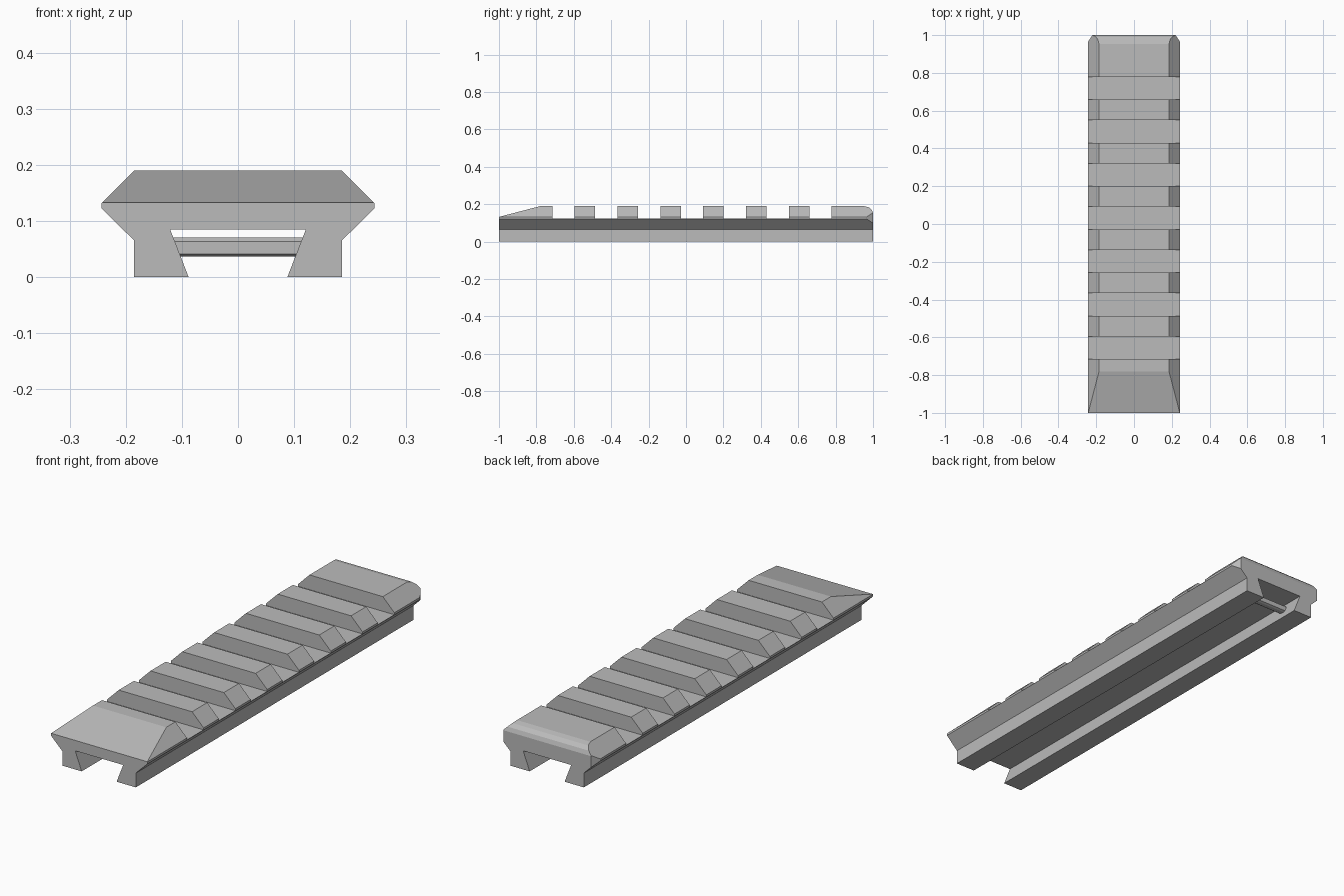
import bpy
import bmesh
from mathutils import Vector

default_cube = bpy.data.objects.get("Cube")
if default_cube:
    bpy.data.objects.remove(default_cube, do_unlink=True)

grey = bpy.data.materials.new("metal grey")
grey.use_nodes = True
colour = (0.5, 0.5, 0.5, 1)
grey.diffuse_color = colour
grey.node_tree.nodes["Principled BSDF"].inputs["Base Color"].default_value = colour


def make_object(name, bm):
    bmesh.ops.recalc_face_normals(bm, faces=bm.faces)
    mesh = bpy.data.meshes.new(name)
    bm.to_mesh(mesh)
    bm.free()
    mesh.materials.append(grey)
    obj = bpy.data.objects.new(name, mesh)
    bpy.context.collection.objects.link(obj)
    return obj


def extrude(bm, points, vector):
    """Solid prism from a closed outline."""
    face = bm.faces.new([bm.verts.new(p) for p in points])
    moved = bmesh.ops.extrude_face_region(bm, geom=[face], use_keep_orig=True)["geom"]
    verts = [v for v in moved if isinstance(v, bmesh.types.BMVert)]
    bmesh.ops.translate(bm, verts=verts, vec=vector)


def slice_off(bm, point, normal):
    """Remove everything on the normal side of a plane and cap the cut."""
    geom = bm.verts[:] + bm.edges[:] + bm.faces[:]
    bmesh.ops.bisect_plane(bm, geom=geom, dist=1e-5, plane_co=point,
                           plane_no=Vector(normal).normalized(), clear_outer=True)
    rim = [e for e in bm.edges if e.is_boundary]
    bmesh.ops.holes_fill(bm, edges=rim, sides=0)


# Rail body: mirrored dovetail section with an undercut channel
half = [(0.088, 0), (0.185, 0), (0.185, 0.065), (0.243, 0.122),
        (0.243, 0.132), (0.185, 0.19)]
right_side = [(0.121, 0.085)] + half
section = right_side + [(-x, z) for x, z in reversed(right_side)]
bm = bmesh.new()
extrude(bm, [(x, -1, z) for x, z in section], (0, 2, 0))

# Front ramp
slice_off(bm, (0, -1, 0.1325), (0, -0.0575, 0.22))

# Rounded rear top edge
curve = [(0.953, 0.19), (0.977, 0.184), (0.993, 0.17), (1, 0.152)]
for (y0, z0), (y1, z1) in zip(curve, curve[1:]):
    slice_off(bm, (0, y0, z0), (0, z0 - z1, y1 - y0))

# Rear corner chamfers
for side in (-1, 1):
    slice_off(bm, (side * 0.22, 1, 0), (side * 0.035, 0.023, 0))
rail = make_object("rail_body", bm)

# Evenly spaced cross slots
bm = bmesh.new()
for i in range(7):
    y = -0.715 + 0.229 * i
    outline = [(-0.3, y, 0.123), (0.3, y, 0.123), (0.3, y, 0.3), (-0.3, y, 0.3)]
    extrude(bm, outline, (0, 0.12, 0))
cutter = make_object("slot_cutter", bm)
cutter.hide_render = True
cut = rail.modifiers.new("slots", "BOOLEAN")
cut.operation = "DIFFERENCE"
cut.solver = "EXACT"
cut.object = cutter

# Apply the slots and drop the cutter
bpy.context.view_layer.update()
evaluated = rail.evaluated_get(bpy.context.evaluated_depsgraph_get())
rail.data = bpy.data.meshes.new_from_object(evaluated)
rail.modifiers.clear()
bpy.data.objects.remove(cutter, do_unlink=True)

# Cross pin in the channel near the rear
bm = bmesh.new()
pin = [(-0.008, 0.037), (0.008, 0.037), (0.017, 0.041), (0.017, 0.063),
       (0.008, 0.07), (-0.008, 0.07), (-0.017, 0.063), (-0.017, 0.041)]
extrude(bm, [(-0.115, 0.9 + y, z) for y, z in pin], (0.23, 0, 0))
make_object("cross_pin", bm)
